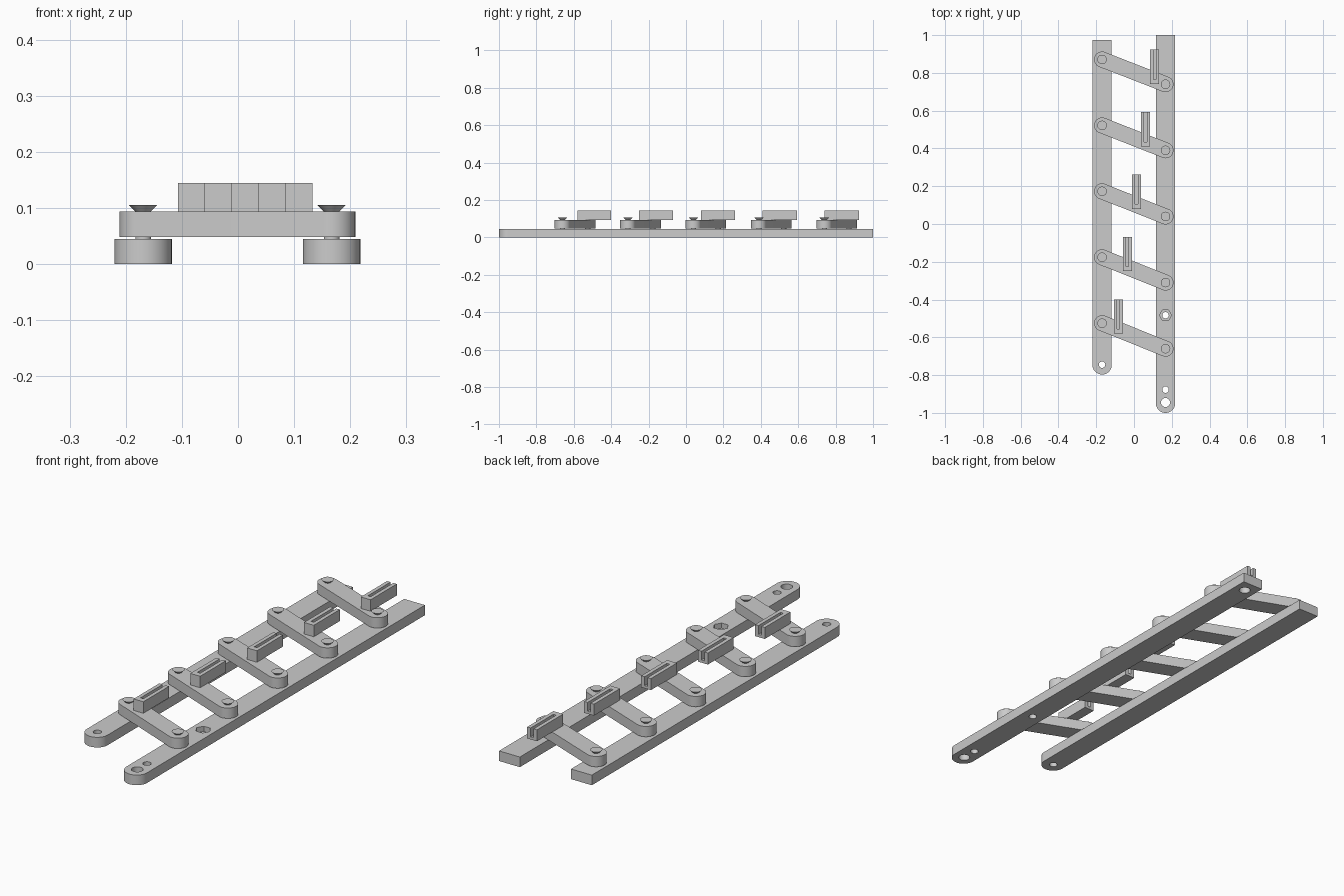
import bpy
import bmesh
from math import pi, sin, cos, atan2
from mathutils import Vector

cube = bpy.data.objects.get("Cube")
if cube:
    bpy.data.objects.remove(cube, do_unlink=True)

grey = bpy.data.materials.new("plain grey")
grey.use_nodes = True
grey.diffuse_color = (0.6, 0.6, 0.6, 1)
grey.node_tree.nodes["Principled BSDF"].inputs["Base Color"].default_value = (0.6, 0.6, 0.6, 1)

RAIL_TOP, LINK_BASE, LINK_TOP, BLOCK_TOP = 0.045, 0.048, 0.094, 0.145
PIVOT_X = 0.167
RAIL_R, LINK_R = 0.051, 0.042


def finish(name, bm):
    bmesh.ops.recalc_face_normals(bm, faces=bm.faces)
    mesh = bpy.data.meshes.new(name)
    bm.to_mesh(mesh)
    bm.free()
    obj = bpy.data.objects.new(name, mesh)
    bpy.context.collection.objects.link(obj)
    mesh.materials.append(grey)
    return obj


def prism(name, outline, z0, z1):
    """Extrude a flat outline from z0 up to z1."""
    bm = bmesh.new()
    face = bm.faces.new([bm.verts.new((x, y, z0)) for x, y in outline])
    top = bmesh.ops.extrude_face_region(bm, geom=[face])["geom"]
    bmesh.ops.translate(bm, vec=(0, 0, z1 - z0),
                        verts=[v for v in top if isinstance(v, bmesh.types.BMVert)])
    return finish(name, bm)


def arc(cx, cy, r, start, sweep=pi, n=24):
    return [(cx + r * cos(start + sweep * i / n), cy + r * sin(start + sweep * i / n))
            for i in range(n + 1)]


def cone(name, x, y, z0, z1, r0, r1, sides=32):
    bm = bmesh.new()
    bmesh.ops.create_cone(bm, cap_ends=True, segments=sides, radius1=r0, radius2=r1,
                          depth=z1 - z0)
    bmesh.ops.translate(bm, verts=bm.verts, vec=(x, y, (z0 + z1) / 2))
    return finish(name, bm)


def smooth(obj):
    bpy.ops.object.select_all(action="DESELECT")
    obj.select_set(True)
    bpy.context.view_layer.objects.active = obj
    bpy.ops.object.shade_smooth_by_angle(angle=0.5)


def drill(obj, x, y, r, z0, z1, sides=32):
    cutter = cone("hole_cutter", x, y, z0, z1, r, r, sides)
    if sides == 6:
        # turn the hexagon so that two corners point sideways
        for v in cutter.data.vertices:
            dx, dy = v.co.x - x, v.co.y - y
            v.co.x, v.co.y = x - dy, y + dx
    cutter.hide_render = True
    mod = obj.modifiers.new("hole", "BOOLEAN")
    mod.object = cutter
    mod.operation = "DIFFERENCE"
    mod.solver = "EXACT"
    bpy.context.view_layer.objects.active = obj
    bpy.ops.object.modifier_apply(modifier=mod.name)
    bpy.data.objects.remove(cutter, do_unlink=True)


# Two long rails, rounded at the front and square at the back
def rail(name, x, front, back):
    outline = arc(x, front + RAIL_R, RAIL_R, pi)
    return prism(name, outline + [(x + RAIL_R, back), (x - RAIL_R, back)], 0, RAIL_TOP)


left_rail = rail("left_rail", PIVOT_X, -1.0, 1.0)
drill(left_rail, PIVOT_X, -0.945, 0.024, -0.1, 0.1)
drill(left_rail, PIVOT_X, -0.877, 0.017, -0.1, 0.1)
drill(left_rail, PIVOT_X, -0.483, 0.017, -0.1, 0.1)
drill(left_rail, PIVOT_X, -0.483, 0.032, 0.022, 0.1, 6)
drill(left_rail, PIVOT_X, 0.945, 0.024, -0.1, 0.03)
smooth(left_rail)

right_rail = rail("right_rail", -PIVOT_X - 0.002, -0.797, 0.975)
drill(right_rail, -PIVOT_X - 0.002, -0.745, 0.017, -0.1, 0.1)
smooth(right_rail)

# Five slanted links, each with two pivot screws and a slotted block
for i in range(5):
    a = Vector((-PIVOT_X - 0.002, -0.525 + 0.349 * i))
    b = Vector((PIVOT_X, -0.66 + 0.35 * i))
    d = b - a
    ang = atan2(d.y, d.x)
    link = prism(f"link_{i + 1}",
                 arc(a.x, a.y, LINK_R, ang + pi / 2) + arc(b.x, b.y, LINK_R, ang - pi / 2),
                 LINK_BASE, LINK_TOP)
    smooth(link)
    for side, p in (("right", a), ("left", b)):
        smooth(cone(f"{side}_pivot_{i + 1}", p.x, p.y, RAIL_TOP - 0.01, LINK_TOP + 0.001,
                    0.014, 0.014))
        smooth(cone(f"{side}_screw_head_{i + 1}", p.x, p.y, LINK_TOP, 0.105, 0.014, 0.025))

    # Block with a groove that is open at the back
    x, y0, y1 = -0.083 + 0.048 * i, -0.58 + 0.33 * i, -0.4 + 0.331 * i
    w, s, lip = 0.024, 0.007, 0.025
    prism(f"block_base_{i + 1}", [(x - w, y0), (x + w, y0), (x + w, y1), (x - w, y1)],
          LINK_TOP, 0.106)
    prism(f"block_fork_{i + 1}",
          [(x - w, y0), (x + w, y0), (x + w, y1), (x + s, y1),
           (x + s, y0 + lip), (x - s, y0 + lip), (x - s, y1), (x - w, y1)],
          0.106, BLOCK_TOP)
